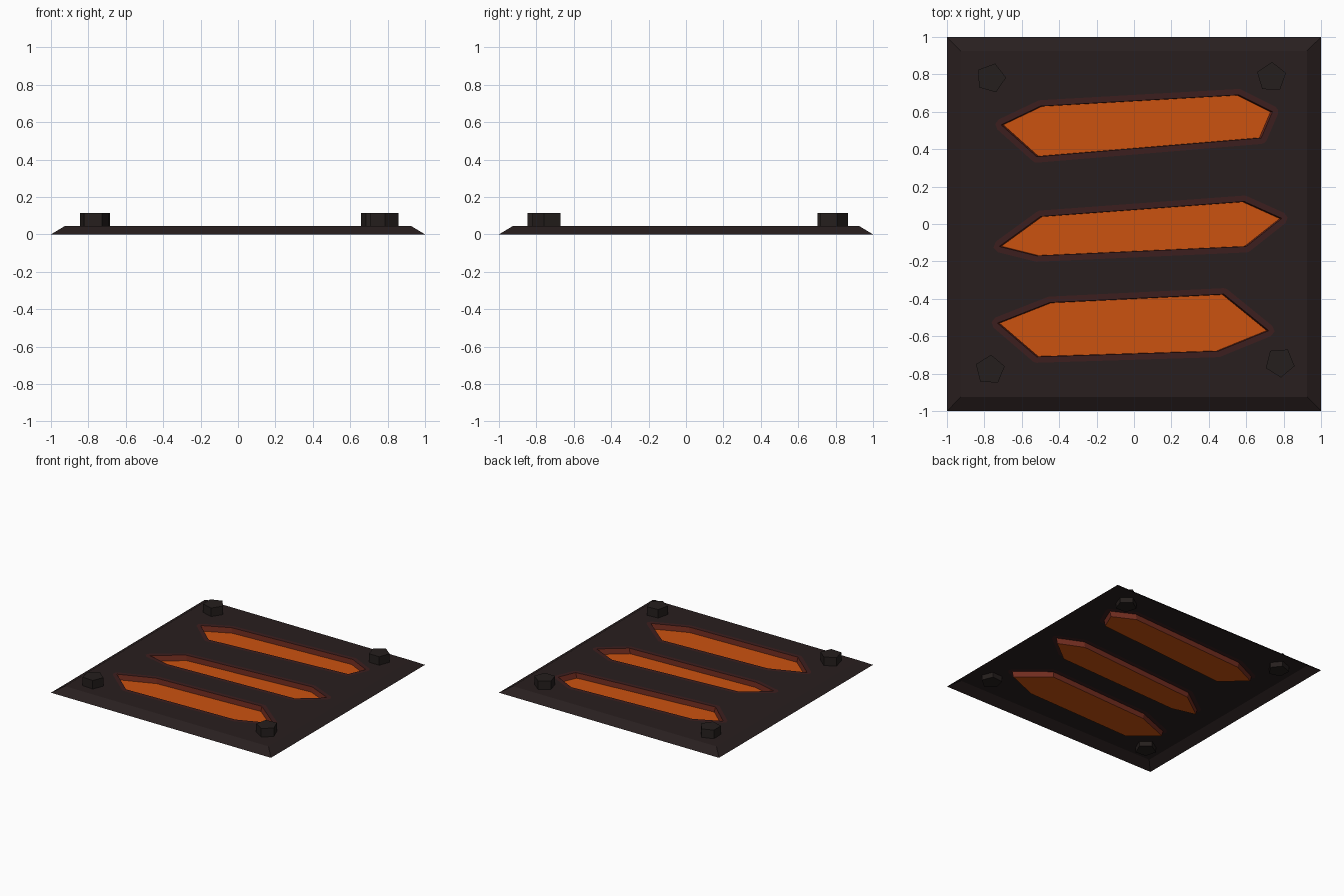
import bpy, bmesh, math
from mathutils import Vector

if "Cube" in bpy.data.objects:
    bpy.data.objects.remove(bpy.data.objects["Cube"])

TOP, FLOOR = 0.045, 0.002


def material(name, rgb):
    m = bpy.data.materials.new(name)
    m.diffuse_color = (*rgb, 1)
    m.use_nodes = True
    m.node_tree.nodes["Principled BSDF"].inputs["Base Color"].default_value = m.diffuse_color
    return m


IRON = material("dark iron", (0.0215, 0.0135, 0.0135))
BOLT = material("bolt iron", (0.0185, 0.0135, 0.0125))
RIM = material("heated rim", (0.045, 0.0135, 0.0135))
WALL = material("hot wall", (0.17, 0.026, 0.014))
GLOW = material("glowing orange", (0.60, 0.085, 0.005))

# Slot outlines (counter-clockwise, x and y)
SLOTS = [
    [(-.71, .53), (-.52, .36), (.68, .46), (.74, .60), (.56, .69), (-.50, .63)],
    [(-.72, -.12), (-.52, -.17), (.60, -.12), (.79, .03), (.59, .12), (-.50, .04)],
    [(-.73, -.53), (-.52, -.71), (.45, -.68), (.72, -.57), (.48, -.375), (-.45, -.42)],
]


def finish(bm, name, mats):
    me = bpy.data.meshes.new(name)
    bm.to_mesh(me)
    bm.free()
    for m in mats:
        me.materials.append(m)
    ob = bpy.data.objects.new(name, me)
    bpy.context.collection.objects.link(ob)
    return ob


def rounded_offset(pts, d, steps=2):
    """For each corner, the arc of points at distance d outside it."""
    arcs, n = [], len(pts)
    for i in range(n):
        p = Vector(pts[i])
        e0, e1 = p - Vector(pts[i - 1]), Vector(pts[(i + 1) % n]) - p
        a0 = math.atan2(-e0.x, e0.y)
        a1 = math.atan2(-e1.x, e1.y)
        turn = (a1 - a0) % math.tau
        arcs.append([p + d * Vector((math.cos(a0 + turn * k / steps),
                                     math.sin(a0 + turn * k / steps)))
                     for k in range(steps + 1)])
    return arcs


def close_loop(bm, verts):
    return [bm.edges.new((verts[i - 1], verts[i])) for i in range(len(verts))]


# Bevelled plate, an open shell with holes for the slots
bm = bmesh.new()
corners = [(-1, -1), (1, -1), (1, 1), (-1, 1)]
low = [bm.verts.new((x, y, 0)) for x, y in corners]
high = [bm.verts.new((x * .925, y * .925, TOP)) for x, y in corners]
edges = close_loop(bm, high)
arc_sets = [rounded_offset(s, 0.032) for s in SLOTS]
loops = []
for arcs in arc_sets:
    loop = [bm.verts.new((p.x, p.y, TOP)) for a in arcs for p in a]
    edges += close_loop(bm, loop)
    loops.append(set(loop))
bmesh.ops.triangle_fill(bm, edges=edges, use_beauty=False, normal=(0, 0, 1))
# Slots are convex, so any face using only one slot's corners lies inside it
inside = [f for f in bm.faces if any(set(f.verts) <= lp for lp in loops)]
bmesh.ops.delete(bm, geom=inside, context='FACES_ONLY')
for f in bm.faces:
    f.normal_update()
    if f.normal.z < 0:
        f.normal_flip()
for i in range(4):
    j = (i + 1) % 4
    bm.faces.new((low[i], low[j], high[j], high[i]))
finish(bm, "vent_plate", [IRON])

# Slots: heated rim flush with the plate, sunken walls and glowing floor
for k, (pts, arcs) in enumerate(zip(SLOTS, arc_sets)):
    bm = bmesh.new()
    n = len(pts)
    inner = [bm.verts.new((x, y, TOP)) for x, y in pts]
    mid = Vector((sum(p[0] for p in pts) / n, sum(p[1] for p in pts) / n))
    base = []
    for p in pts:
        q = mid + (Vector(p) - mid) * 0.985
        base.append(bm.verts.new((q.x, q.y, FLOOR)))
    outer = [[bm.verts.new((p.x, p.y, TOP)) for p in a] for a in arcs]
    for i in range(n):
        j = (i + 1) % n
        for a, b in zip(outer[i], outer[i][1:]):
            bm.faces.new((inner[i], a, b))
        bm.faces.new((inner[i], outer[i][-1], outer[j][0], inner[j]))
        bm.faces.new((inner[j], inner[i], base[i], base[j])).material_index = 1
    bm.faces.new(base).material_index = 2
    finish(bm, f"slot_{k + 1}", [RIM, WALL, GLOW])

# Five-sided bolts passing through the plate
for k, (x, y, deg) in enumerate([(-.765, .78, 2), (.735, .785, 88),
                                 (-.77, -.78, 86), (.78, -.74, -14)]):
    bm = bmesh.new()
    ring = [(x + .081 * math.cos(math.radians(deg + 72 * i)),
             y + .081 * math.sin(math.radians(deg + 72 * i))) for i in range(5)]
    lo = [bm.verts.new((*p, 0.003)) for p in ring]
    hi = [bm.verts.new((*p, 0.115)) for p in ring]
    for i in range(5):
        j = (i + 1) % 5
        bm.faces.new((lo[i], lo[j], hi[j], hi[i]))
    bm.faces.new(hi)
    bm.faces.new(lo[::-1])
    finish(bm, f"bolt_{k + 1}", [BOLT])
